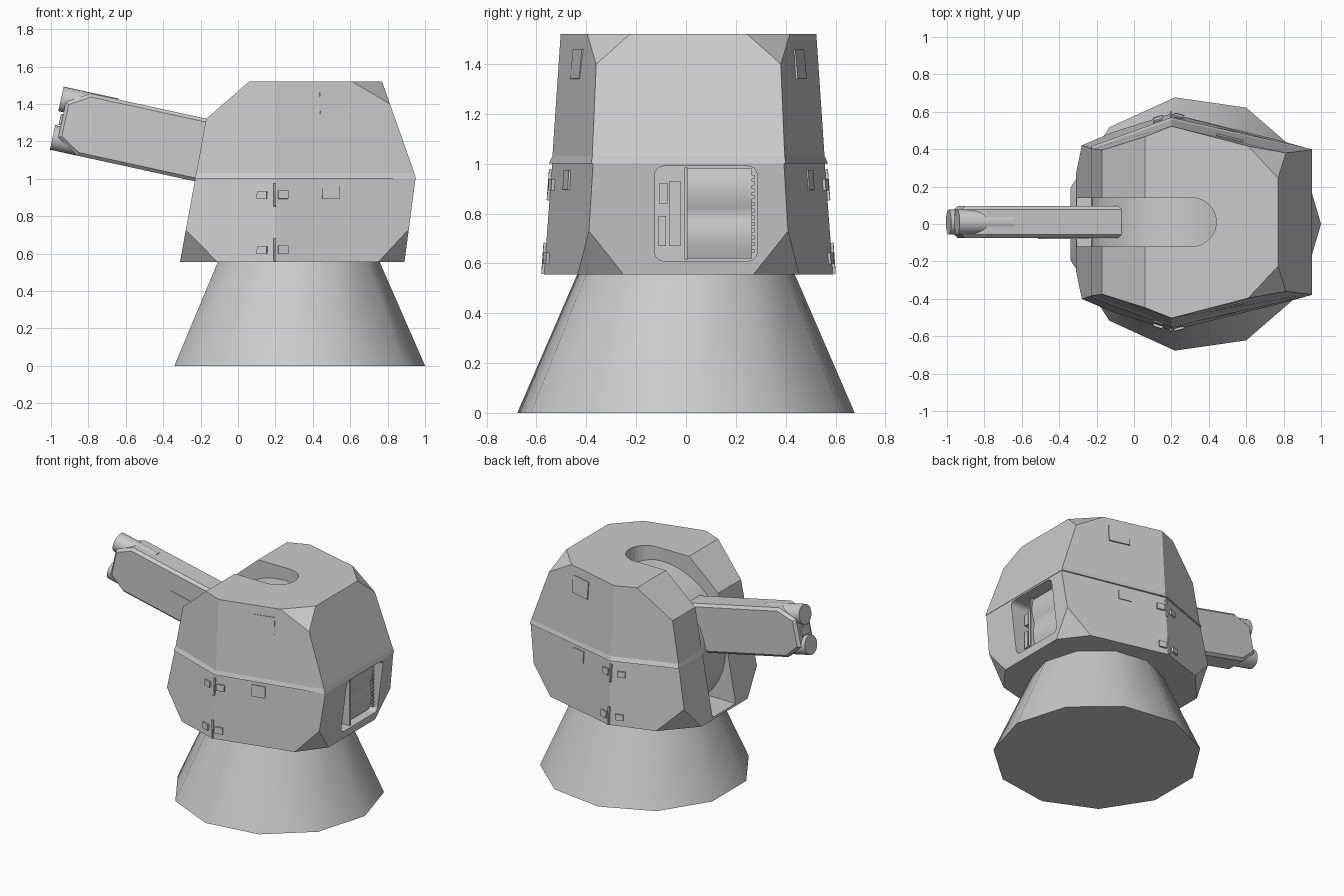
import bpy, bmesh, math
from mathutils import Vector, Matrix

if "Cube" in bpy.data.objects:
    bpy.data.objects.remove(bpy.data.objects["Cube"])

CY = 0.01  # centre line of the turret head


def make(name, bm, smooth=None):
    bmesh.ops.recalc_face_normals(bm, faces=bm.faces[:])
    me = bpy.data.meshes.new(name)
    bm.to_mesh(me)
    bm.free()
    ob = bpy.data.objects.new(name, me)
    bpy.context.collection.objects.link(ob)
    if smooth:
        bpy.ops.object.select_all(action='DESELECT')
        ob.select_set(True)
        bpy.context.view_layer.objects.active = ob
        bpy.ops.object.shade_smooth_by_angle(angle=math.radians(smooth))
    return ob


def prism(name, pts, vec, bevel=0, smooth=None):
    """Extrude a planar outline along vec, optionally bevelling both rims."""
    bm = bmesh.new()
    base = bm.faces.new([bm.verts.new(p) for p in pts])
    top = bmesh.ops.extrude_face_region(bm, geom=[base], use_keep_orig=True)["geom"]
    bmesh.ops.translate(bm, vec=vec, verts=[g for g in top if isinstance(g, bmesh.types.BMVert)])
    if bevel:
        top_face = next(g for g in top if isinstance(g, bmesh.types.BMFace))
        bmesh.ops.recalc_face_normals(bm, faces=bm.faces[:])
        bmesh.ops.bevel(bm, geom=list(base.edges) + list(top_face.edges), offset=bevel,
                        segments=1, affect='EDGES')
    return make(name, bm, smooth)


def box(name, size, matrix):
    bm = bmesh.new()
    bmesh.ops.create_cube(bm, size=1, matrix=matrix @ Matrix.Diagonal((*size, 1)))
    return make(name, bm)


def cone(name, r1, r2, depth, sides, matrix):
    bm = bmesh.new()
    bmesh.ops.create_cone(bm, cap_ends=True, segments=sides, radius1=r1, radius2=r2,
                          depth=depth, matrix=matrix)
    return make(name, bm, 40)


def cut(ob, cutter):
    mod = ob.modifiers.new("cut", 'BOOLEAN')
    mod.object, mod.operation, mod.solver = cutter, 'DIFFERENCE', 'EXACT'
    cutter.hide_render = True
    bpy.context.view_layer.objects.active = ob
    bpy.ops.object.modifier_apply(modifier=mod.name)
    bpy.data.objects.remove(cutter)


# Pedestal: eleven-sided cone
bm = bmesh.new()
rings = [[bm.verts.new((0.316 + r * math.cos(a), r * math.sin(a), z))
          for a in (math.tau * i / 11 for i in range(11))]
         for r, z in ((0.684, 0), (0.435, 0.57))]
for i in range(11):
    j = (i + 1) % 11
    bm.faces.new((rings[0][i], rings[0][j], rings[1][j], rings[1][i]))
for ring in rings:
    bm.faces.new(ring)
make("pedestal", bm, 40)

# Turret shell: six-sided rings (z, front x, front half y, middle half y, back x, back half y)
LEVELS = [(0.555, -0.31, 0.42, 0.58, 0.89, 0.41), (1.0, -0.229, 0.395, 0.547, 0.949, 0.383),
          (1.001, -0.231, 0.405, 0.56, 0.951, 0.39), (1.03, -0.223, 0.393, 0.546, 0.943, 0.386),
          (1.52, -0.135, 0.38, 0.513, 0.77, 0.365)]
XM = 0.2
bm = bmesh.new()
rings = [[bm.verts.new((x, CY + y, z)) for x, y in
          ((xf, -ef), (XM, -m), (xb, -eb), (xb, eb), (XM, m), (xf, ef))]
         for z, xf, ef, m, xb, eb in LEVELS]
for a, b in zip(rings, rings[1:]):
    for i in range(6):
        j = (i + 1) % 6
        bm.faces.new((a[i], a[j], b[j], b[i]))
bm.faces.new(rings[0])
bm.faces.new(rings[-1])
# Sliced corners and sloping brow
slices = [((-0.17, 0, 1.32), (-0.17, 1, 1.32), (0.06, 0, 1.52))]
for s in (-1, 1):
    for tri in (((-0.279, 0.41, 0.725), (-0.31, 0.26, 0.555), (-0.11, 0.483, 0.555)),
                ((0.913, 0.4, 0.73), (0.89, 0.26, 0.555), (0.75, 0.445, 0.555)),
                ((0.812, 0.37, 1.4), (0.77, 0.235, 1.52), (0.61, 0.407, 1.52))):
        slices.append([(x, CY + s * y, z) for x, y, z in tri])
for tri in slices:
    p, q, r = map(Vector, tri)
    n = (q - p).cross(r - p).normalized()
    if n.dot(Vector((0.3, 0, 1)) - p) > 0:
        n = -n
    res = bmesh.ops.bisect_plane(bm, geom=bm.verts[:] + bm.edges[:] + bm.faces[:], dist=1e-5,
                                 plane_co=p, plane_no=n, clear_outer=True)
    bmesh.ops.edgenet_fill(bm, edges=[e for e in res["geom_cut"] if isinstance(e, bmesh.types.BMEdge)])
shell = make("turret_shell", bm)

# Gun slot with a round rear end
arc = [(0.31 + 0.13 * math.cos(a), CY + 0.13 * math.sin(a), 0.57)
       for a in (math.pi * (i / 16 - 0.5) for i in range(17))]
cut(shell, prism("slot_cutter", [(-0.6, CY - 0.13, 0.57)] + arc + [(-0.6, CY + 0.13, 0.57)], (0, 0, 1.2)))


# Rear window with rounded corners
def rounded(x, cy, cz, hy, hz, r):
    return [(x, cy + sy * (hy - r) + r * math.cos(a), cz + sz * (hz - r) + r * math.sin(a))
            for k, (sy, sz) in enumerate(((1, 1), (-1, 1), (-1, -1), (1, -1)))
            for a in (math.pi / 2 * (k + i / 5) for i in range(6))]


cut(shell, prism("window_cutter", rounded(0.79, 0.08, 0.8, 0.205, 0.19, 0.035), (0.4, 0, 0)))

# Window contents: ribbed pad, divider, equipment
profile = [(0.80, -0.0, 0.62)]
for i in range(17):
    z = 0.62 + 0.36 * i / 16
    profile.append((0.845 + 0.06 * (z - 0.62) + 0.016 * abs(math.sin(math.pi * i / 8)), 0.0, z))
profile.append((0.80, 0.0, 0.98))
prism("window_pad", profile, (0, 0.265, 0), smooth=40)
box("window_divider", (0.09, 0.014, 0.37), Matrix.Translation((0.84, 0.0, 0.8)))
for i in range(12):
    box("pad_stud", (0.02, 0.012, 0.016), Matrix.Translation((0.868, 0.268, 0.65 + i * 0.027)))
for y, z, w, h in ((-0.045, 0.8, 0.045, 0.26), (-0.095, 0.73, 0.03, 0.12), (-0.09, 0.88, 0.035, 0.08)):
    box("window_equipment", (0.06, w, h), Matrix.Translation((0.815, y, z)))

# Gun drum inside the slot
turn_y = Matrix.Rotation(math.pi / 2, 4, 'X')
cone("gun_drum", 0.5, 0.5, 0.258, 40, Matrix.Translation((0.27, CY, 0.93)) @ turn_y)

# Gun: local x runs along the barrel, local z is up
TILT = math.radians(12.3)
u = Vector((-math.cos(TILT), 0, math.sin(TILT)))
v = Vector((math.sin(TILT), 0, math.cos(TILT)))
root = Vector((-0.22, CY, 1.158))
gun = Matrix.Translation(root) @ Matrix((u, v.cross(u), v)).transposed().to_4x4()
side = [(-0.28, -0.17), (0.618, -0.17), (0.738, -0.097), (0.738, 0.097), (0.618, 0.17), (-0.28, 0.17)]
prism("gun_housing", [gun @ Vector((a, -0.085, b)) for a, b in side], (0, -0.17, 0), bevel=0.018)
for b in (-0.103, 0.108):
    cone("barrel", 0.067, 0.067, 0.3, 24,
         gun @ Matrix.Translation((0.617, 0, b)) @ Matrix.Rotation(math.pi / 2, 4, 'Y'))
box("muzzle_block", (0.03, 0.09, 0.06), gun @ Matrix.Translation((0.735, 0, 0)))
panel = box("gun_side_panel", (0.25, 0.008, 0.145), gun @ Matrix.Translation((0.148, 0, -0.048)))
panel.location.y = -0.085


# Fittings laid on the sloping side walls
def wall(x, z):
    a, b = (LEVELS[0], LEVELS[1]) if z < 1 else (LEVELS[3], LEVELS[4])
    t = (z - a[0]) / (b[0] - a[0])
    _, xf, ef, m, xb, eb = [p + (q - p) * t for p, q in zip(a, b)]
    return m + (eb - m) * (x - XM) / (xb - XM) if x > XM else m + (ef - m) * (XM - x) / (XM - xf)


def fitting(name, x, z, w, h, depth):
    d = 0.01
    ax = Vector((d, wall(x + d, z) - wall(x, z), 0)).normalized()
    az = Vector((0, wall(x, z + d) - wall(x, z), d)).normalized()
    n = az.cross(ax).normalized()
    az = ax.cross(n)
    for s in (-1, 1):
        cols = [Vector((c.x, s * c.y, c.z)) for c in (ax, n, az)]
        m = Matrix(cols).transposed().to_4x4()
        box(name, (w, depth, h), Matrix.Translation((x, CY + s * wall(x, z), z)) @ m)


fitting("upper_hatch", 0.51, 1.4, 0.15, 0.12, 0.014)
fitting("lower_hatch", 0.495, 0.935, 0.095, 0.08, 0.014)
for z in (0.915, 0.62):
    fitting("hinge_pin", 0.197, z, 0.012, 0.125, 0.024)
    fitting("hinge_leaf", 0.13, z - 0.003, 0.055, 0.04, 0.024)
    fitting("hinge_leaf", 0.24, z, 0.055, 0.045, 0.024)
